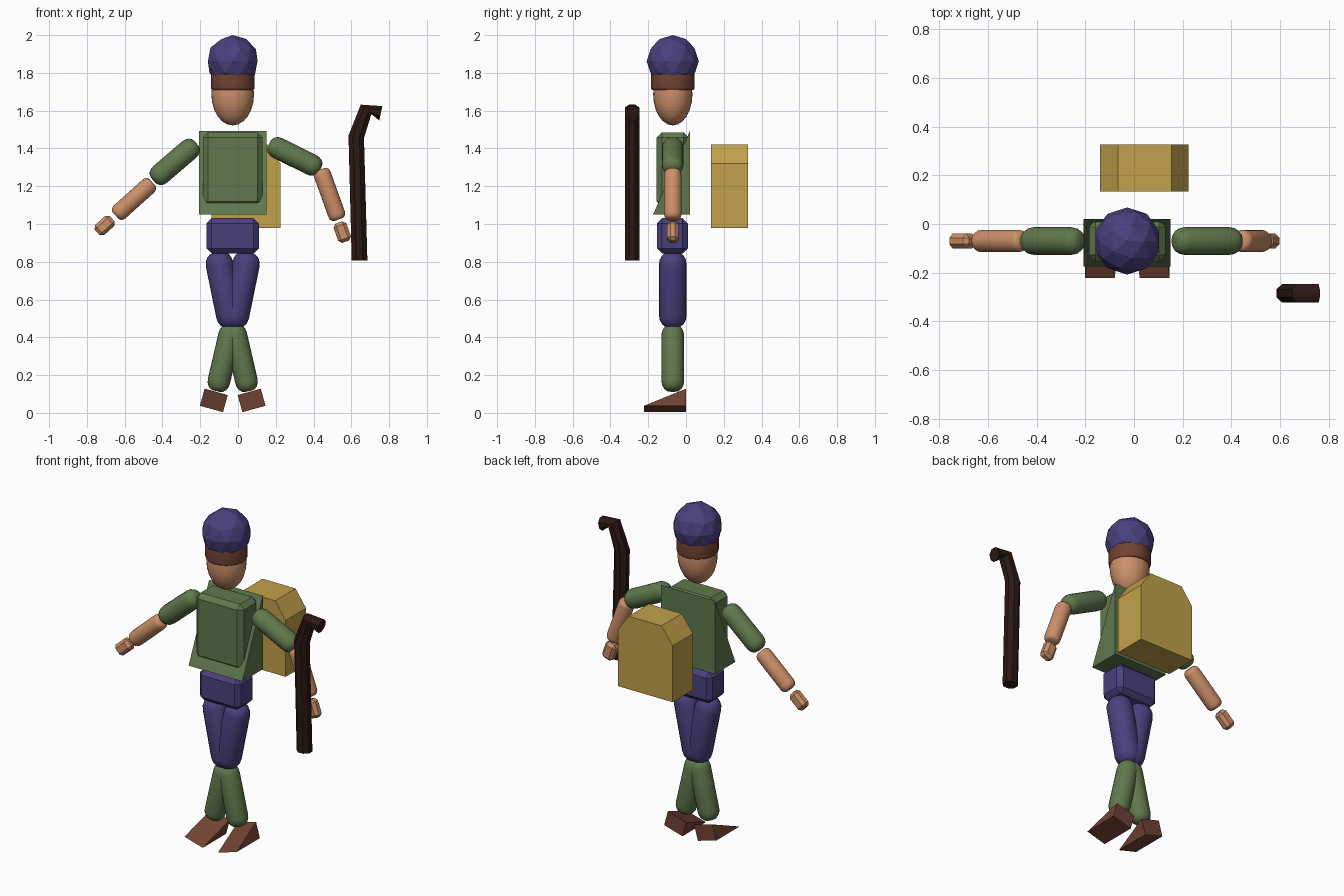
import bpy, bmesh, math
from mathutils import Vector, Matrix

if "Cube" in bpy.data.objects:
    bpy.data.objects.remove(bpy.data.objects["Cube"])

CX, CY = -0.028, -0.07  # body axis


def mat(name, r, g, b):
    m = bpy.data.materials.new(name)
    m.diffuse_color = [(c / 255) ** 2.2 for c in (r, g, b)] + [1]
    m.use_nodes = True
    m.node_tree.nodes["Principled BSDF"].inputs["Base Color"].default_value = m.diffuse_color
    return m


PURPLE = mat("purple", 76, 66, 125)
GREEN = mat("green", 96, 120, 78)
SKIN = mat("skin", 202, 142, 104)
BROWN = mat("brown", 112, 68, 54)
TAN = mat("tan", 192, 160, 76)
WOOD = mat("dark_wood", 48, 30, 26)


def finish(bm, name, material, smooth=False):
    bmesh.ops.recalc_face_normals(bm, faces=bm.faces)
    me = bpy.data.meshes.new(name)
    bm.to_mesh(me)
    bm.free()
    me.materials.append(material)
    ob = bpy.data.objects.new(name, me)
    bpy.context.collection.objects.link(ob)
    if smooth:
        bpy.context.view_layer.objects.active = ob
        ob.select_set(True)
        bpy.ops.object.shade_smooth_by_angle(angle=math.radians(40))
        ob.select_set(False)
    return ob


def loft(bm, rings):
    loops = [[bm.verts.new(p) for p in ring] for ring in rings]
    n = len(loops[0])
    for a, b in zip(loops, loops[1:]):
        for i in range(n):
            j = (i + 1) % n
            bm.faces.new((a[i], a[j], b[j], b[i]))
    bm.faces.new(loops[0])
    bm.faces.new(loops[-1])


def limb(name, p, q, r, cap, material, sides=20, flat=0.3):
    """Round-ended rod from tip p to tip q, given as (x, z) in the body plane."""
    p, q = Vector((p[0], CY, p[1])), Vector((q[0], CY, q[1]))
    d = (q - p).normalized()
    u = Vector((0, 1, 0))
    v = d.cross(u)
    arc = [math.radians(a) for a in (0, 22.5, 45, 67.5, 90)]
    prof = [(cap * (1 - math.sin(a)), r * (flat + (1 - flat) * math.cos(a))) for a in arc]
    stations = [(p + d * t, w) for t, w in reversed(prof)]
    # reversed profile starts at the narrow tip
    stations += [(q - d * t, w) for t, w in prof]
    rings = []
    for c, w in stations:
        rings.append([c + (u * math.cos(k) + v * math.sin(k)) * w
                      for k in (2 * math.pi * i / sides for i in range(sides))])
    bm = bmesh.new()
    loft(bm, rings)
    return finish(bm, name, material, True)


def box(name, centre, size, bevel, material, tilt=0):
    bm = bmesh.new()
    bmesh.ops.create_cube(bm, size=1)
    bmesh.ops.scale(bm, vec=size, verts=bm.verts)
    bmesh.ops.bevel(bm, geom=bm.edges[:], offset=bevel, segments=1, affect='EDGES')
    bm.transform(Matrix.Translation(centre) @ Matrix.Rotation(tilt, 4, 'Y'))
    return finish(bm, name, material)


def wedge(name, centre, size, material, tilt=0):
    """Prism sloping from the top back edge to the bottom front edge."""
    w, l, h = (s / 2 for s in size)
    bm = bmesh.new()
    loft(bm, [[(x, l, h), (x, l, -h), (x, -l, -h)] for x in (-w, w)])
    bm.transform(Matrix.Translation(centre) @ Matrix.Rotation(tilt, 4, 'Y'))
    return finish(bm, name, material)


# Head, hair band and faceted hat
bm = bmesh.new()
bmesh.ops.create_uvsphere(bm, u_segments=20, v_segments=12, radius=1)
bm.transform(Matrix.Translation((CX, CY, 1.687)) @ Matrix.Diagonal((0.113, 0.104, 0.165, 1)))
finish(bm, "head", SKIN, True)
limb("hair_band", (CX, 1.71), (CX, 1.80), 0.116, 0.012, BROWN, flat=0.93)
bm = bmesh.new()
bmesh.ops.create_icosphere(bm, subdivisions=2, radius=0.138,
                           matrix=Matrix.Translation((CX, CY, 1.862)))
finish(bm, "hat", PURPLE)

# Torso: bevelled chest over a wedge-shaped coat, then pelvis
box("chest", (CX, CY, 1.288), (0.316, 0.17, 0.394), 0.027, GREEN)
wedge("coat", (CX, -0.077, 1.271), (0.358, 0.195, 0.443), GREEN)
box("pelvis", (CX, -0.072, 0.937), (0.276, 0.163, 0.187), 0.027, PURPLE)

# Legs and feet, mirrored about the body axis
for side, s in (("left", 1), ("right", -1)):
    limb(side + "_thigh", (CX + s * 0.083, 0.85), (CX + s * 0.002, 0.453), 0.073, 0.065, PURPLE)
    limb(side + "_shin", (CX + s * 0.004, 0.465), (CX + s * 0.085, 0.115), 0.06, 0.055, GREEN)
    wedge(side + "_foot", (CX + s * 0.1, -0.111, 0.066), (0.127, 0.222, 0.094), BROWN,
          -s * math.radians(15.5))

# Arms: shoulder to elbow, elbow to wrist, hand centre
for side, a, b, c, d, h in (
        ("right", (-0.22, 1.427), (-0.449, 1.231), (-0.453, 1.22), (-0.648, 1.045), (-0.706, 0.992)),
        ("left", (0.165, 1.425), (0.436, 1.29), (0.437, 1.289), (0.532, 1.024), (0.552, 0.957))):
    limb(side + "_upper_arm", a, b, 0.057, 0.05, GREEN)
    limb(side + "_forearm", c, d, 0.046, 0.03, SKIN, flat=0.5)
    tilt = math.atan2(c[0] - d[0], c[1] - d[1])
    box(side + "_hand", (h[0], CY, h[1]), (0.072, 0.06, 0.108), 0.017, SKIN, tilt)

# Backpack: block with chamfered top corners
outline = [(-0.14, 0.98), (0.225, 0.98), (0.225, 1.32), (0.155, 1.42), (-0.065, 1.42), (-0.14, 1.32)]
bm = bmesh.new()
loft(bm, [[(x, y, z) for x, z in outline] for y in (0.133, 0.327)])
finish(bm, "backpack", TAN)

# Walking stick: octagonal rod with a bent handle, given by its two edges
edges = [((0.602, 0.807), (0.685, 0.807)), ((0.585, 1.468), (0.667, 1.455)),
         ((0.65, 1.632), (0.706, 1.582)), ((0.764, 1.624), (0.748, 1.548))]
rings = []
for (x0, z0), (x1, z1) in edges:
    ring = []
    for i in range(8):
        k = math.pi * (2 * i + 1) / 8
        t = 0.5 + 0.5 * math.cos(k) / math.cos(math.pi / 8)
        ring.append((x0 + (x1 - x0) * t, -0.285 + 0.038 * math.sin(k) / math.cos(math.pi / 8),
                     z0 + (z1 - z0) * t))
    rings.append(ring)
bm = bmesh.new()
loft(bm, rings)
finish(bm, "walking_stick", WOOD, True)
